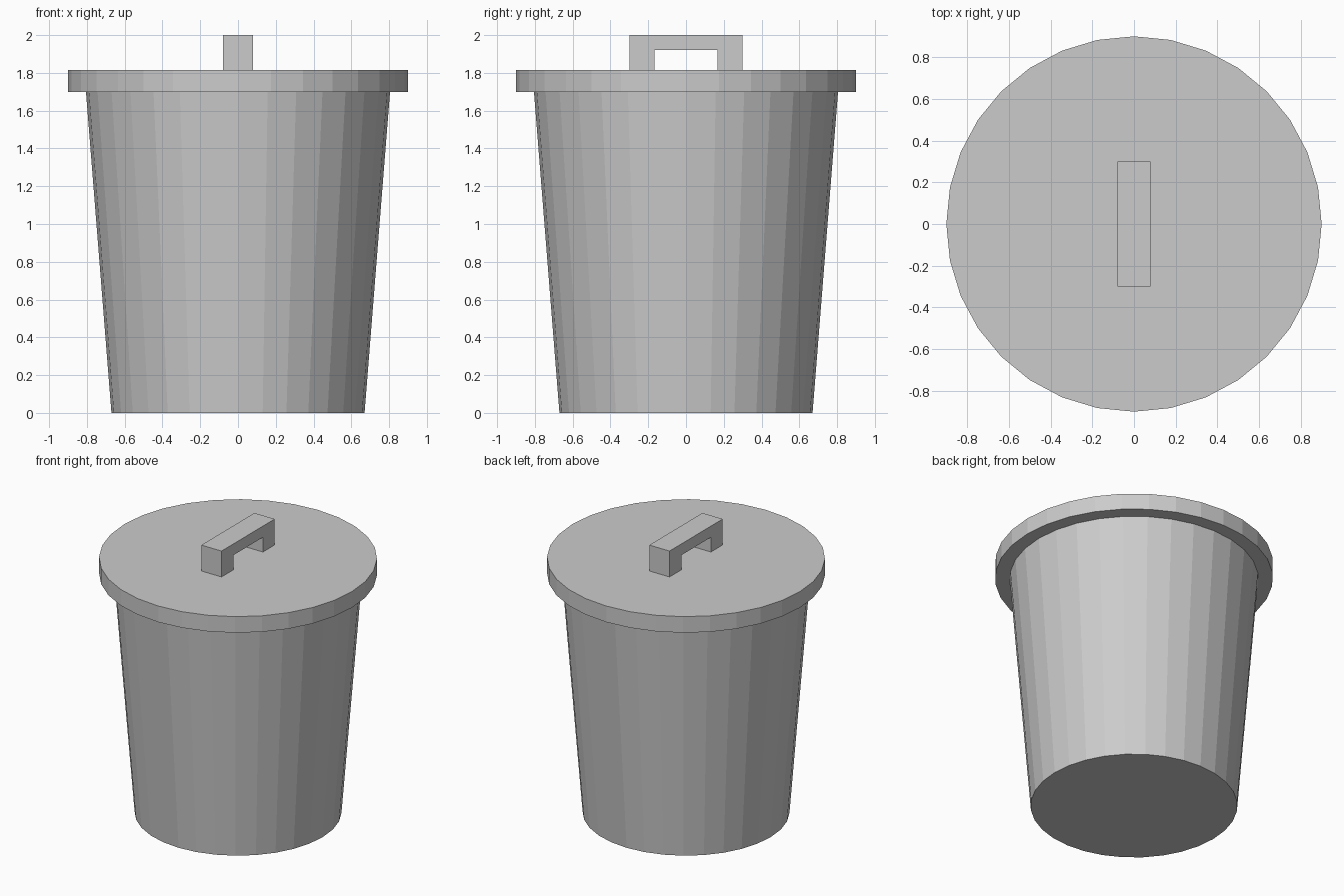
import bpy, bmesh

if "Cube" in bpy.data.objects:
    bpy.data.objects.remove(bpy.data.objects["Cube"])

SIDES = 32


def make_object(name, bm):
    bmesh.ops.recalc_face_normals(bm, faces=bm.faces)
    mesh = bpy.data.meshes.new(name)
    bm.to_mesh(mesh)
    bm.free()
    obj = bpy.data.objects.new(name, mesh)
    bpy.context.collection.objects.link(obj)
    return obj


def tapered_cylinder(name, r_bottom, r_top, z0, z1):
    bm = bmesh.new()
    bmesh.ops.create_cone(bm, cap_ends=True, segments=SIDES,
                          radius1=r_bottom, radius2=r_top, depth=z1 - z0)
    bmesh.ops.translate(bm, verts=bm.verts, vec=(0, 0, (z0 + z1) / 2))
    return make_object(name, bm)


# Tapered bin and its overhanging flat lid
tapered_cylinder("bin_body", 0.67, 0.805, 0.0, 1.7)
tapered_cylinder("lid", 0.9, 0.9, 1.7, 1.815)

# Bridge-shaped lid handle: half profile (y, z) mirrored, extruded along x
half = [(0.3, 1.815), (0.3, 2.0)]
inner = [(0.167, 1.92), (0.167, 1.815)]
profile = half + [(-y, z) for y, z in reversed(half)]
profile += [(-y, z) for y, z in reversed(inner)] + inner
bm = bmesh.new()
face = bm.faces.new([bm.verts.new((-0.08, y, z)) for y, z in profile])
ext = bmesh.ops.extrude_face_region(bm, geom=[face], use_keep_orig=True)
moved = [v for v in ext["geom"] if isinstance(v, bmesh.types.BMVert)]
bmesh.ops.translate(bm, verts=moved, vec=(0.16, 0, 0))
make_object("lid_handle", bm)
